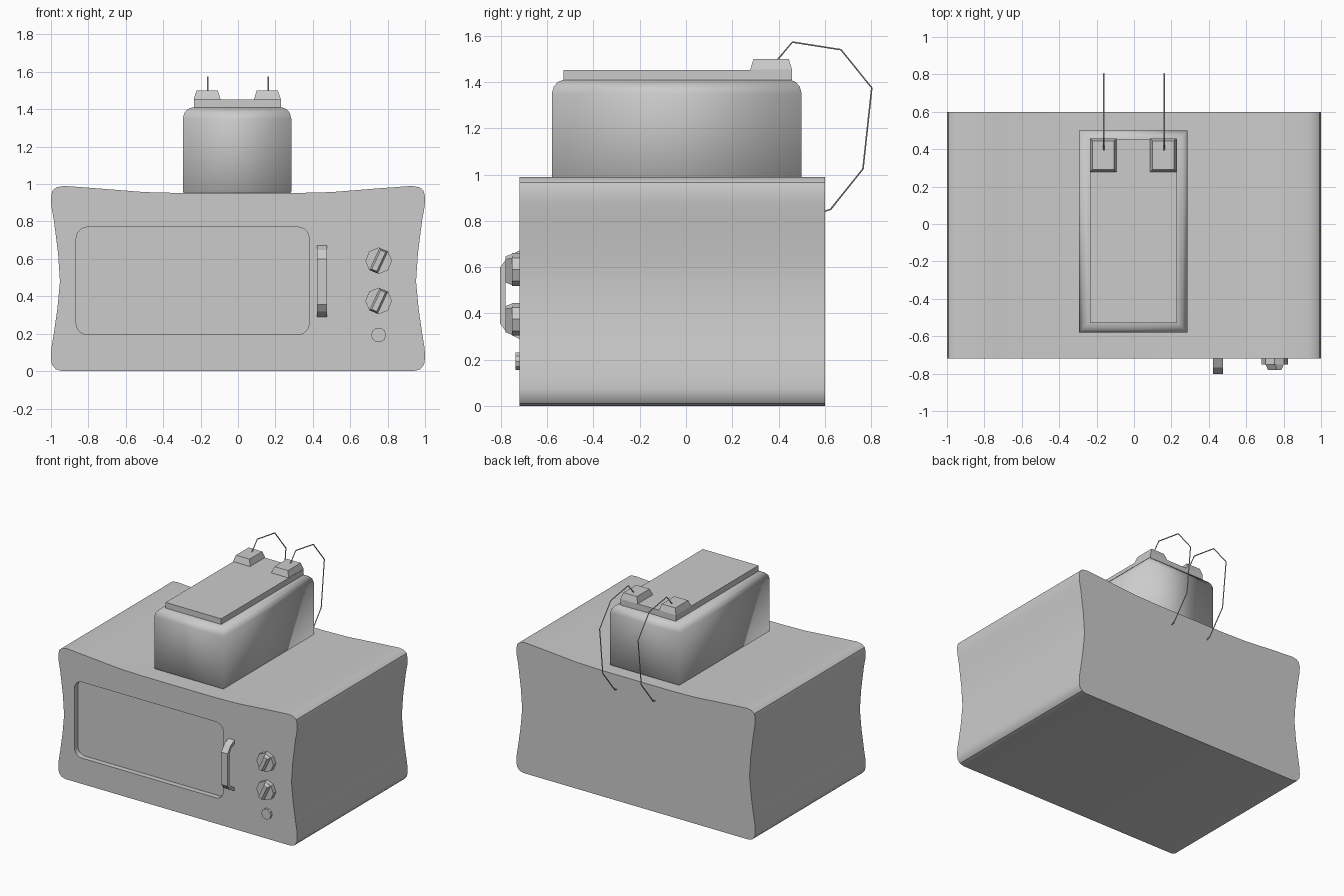
import bpy, bmesh, math
from mathutils import Matrix, Vector

cube = bpy.data.objects.get("Cube")
if cube:
    bpy.data.objects.remove(cube, do_unlink=True)

GREY = (0.6, 0.6, 0.6, 1)
grey = bpy.data.materials.new("plain_grey")
grey.use_nodes = True
grey.diffuse_color = GREY
grey.node_tree.nodes["Principled BSDF"].inputs["Base Color"].default_value = GREY


def finish(name, bm, smooth_angle=None):
    bmesh.ops.recalc_face_normals(bm, faces=bm.faces)
    mesh = bpy.data.meshes.new(name)
    bm.to_mesh(mesh)
    bm.free()
    mesh.materials.append(grey)
    obj = bpy.data.objects.new(name, mesh)
    bpy.context.collection.objects.link(obj)
    if smooth_angle:
        smooth(obj, smooth_angle)
    return obj


def smooth(obj, degrees):
    bpy.ops.object.select_all(action='DESELECT')
    obj.select_set(True)
    bpy.context.view_layer.objects.active = obj
    bpy.ops.object.shade_smooth_by_angle(angle=math.radians(degrees))


def loft(name, rings, smooth_angle=None):
    """Skin a stack of equal-length point rings and cap both ends."""
    bm = bmesh.new()
    loops = [[bm.verts.new(p) for p in ring] for ring in rings]
    n = len(loops[0])
    for a, b in zip(loops, loops[1:]):
        for i in range(n):
            j = (i + 1) % n
            bm.faces.new((a[i], a[j], b[j], b[i]))
    bm.faces.new(loops[0])
    bm.faces.new(loops[-1])
    return finish(name, bm, smooth_angle)


def extrude_y(name, outline, y0, y1, smooth_angle=None):
    return loft(name, [[(x, y, z) for x, z in outline] for y in (y0, y1)], smooth_angle)


def rect(x0, x1, y0, y1, z, inset=0):
    x0, x1, y0, y1 = x0 + inset, x1 - inset, y0 + inset, y1 - inset
    return [(x0, y0, z), (x1, y0, z), (x1, y1, z), (x0, y1, z)]


def rounded_rect(x0, x1, z0, z1, r, steps=5):
    pts = []
    corners = [(x1 - r, z1 - r), (x0 + r, z1 - r), (x0 + r, z0 + r), (x1 - r, z0 + r)]
    for k, (cx, cz) in enumerate(corners):
        for s in range(steps + 1):
            a = math.pi / 2 * (k + s / steps)
            pts.append((cx + r * math.cos(a), cz + r * math.sin(a)))
    return pts


# Body: pinched cushion outline, mirrored left to right
FRONT, BACK = -0.72, 0.6
half = [(0.94, 0), (0.975, 0.01), (0.995, 0.035), (1, 0.07), (0.998, 0.12),
        (0.985, 0.2), (0.965, 0.34), (0.952, 0.48), (0.962, 0.63), (0.985, 0.81),
        (0.998, 0.88), (1, 0.93), (0.992, 0.965), (0.97, 0.983), (0.93, 0.99),
        (0.75, 0.977), (0.5, 0.957), (0.3, 0.952)]
outline = half + [(-x, z) for x, z in reversed(half)]
body = extrude_y("body", outline, FRONT, BACK)

# Recessed window in the front
cutter = extrude_y("window_cutter", rounded_rect(-0.865, 0.38, 0.195, 0.77, 0.06),
                   FRONT - 0.1, FRONT + 0.04)
cutter.hide_render = True
cut = body.modifiers.new("window_recess", 'BOOLEAN')
cut.object = cutter
cut.operation = 'DIFFERENCE'
cut.solver = 'EXACT'
bpy.context.view_layer.objects.active = body
bpy.ops.object.modifier_apply(modifier=cut.name)
bpy.data.objects.remove(cutter, do_unlink=True)
smooth(body, 35)

# Upper housing with softened top edge and smooth corners
box = (-0.295, 0.285, -0.58, 0.5)
loft("upper_housing",
     [rect(*box, z, inset) for z, inset in
      ((0.945, 0.01), (0.96, 0), (1.35, 0), (1.38, 0.008), (1.4, 0.025), (1.41, 0.05))],
     100)

# Lid plate
lid = (-0.235, 0.23, -0.53, 0.455)
loft("lid", [rect(*lid, 1.405), rect(*lid, 1.453)])

# Tapered terminals with bent wires running to the back
wire_path = [(0.39, 1.49), (0.46, 1.573), (0.67, 1.54), (0.803, 1.375),
             (0.765, 1.025), (0.625, 0.85), (0.595, 0.84)]
for side, x in (("right", -0.165), ("left", 0.157)):
    base = (x - 0.071, x + 0.071, 0.278, 0.458)
    loft(side + "_terminal",
         [rect(*base, 1.408), rect(*base, 1.455), rect(*base, 1.5, 0.014)])
    rings = []
    for i, (y, z) in enumerate(wire_path):
        before = Vector(wire_path[max(i - 1, 0)])
        after = Vector(wire_path[min(i + 1, len(wire_path) - 1)])
        t = (after - before).normalized()
        rings.append([(x + 0.004 + 0.004 * math.cos(a), y - t.y * 0.004 * math.sin(a),
                       z + t.x * 0.004 * math.sin(a))
                      for a in (k * math.tau / 6 for k in range(6))])
    loft(side + "_wire", rings)

# Door handle: open bracket extruded sideways
bracket = [(-0.715, 0.675), (-0.767, 0.648), (-0.803, 0.6), (-0.803, 0.355),
           (-0.775, 0.318), (-0.715, 0.287), (-0.715, 0.312), (-0.762, 0.335),
           (-0.78, 0.36), (-0.78, 0.595), (-0.755, 0.63), (-0.715, 0.65)]
loft("door_handle", [[(x, y, z) for y, z in bracket] for x in (0.422, 0.475)])


# Control knobs: octagonal disc with a tilted grip
def disc(name, x, z, r, sides, depths):
    rings = [[(x + r * s * math.cos(k * math.tau / sides), y,
               z + r * s * math.sin(k * math.tau / sides)) for k in range(sides)]
             for y, s in depths]
    return loft(name, rings)


KNOB_X = 0.752
tilt = Matrix.Rotation(math.radians(-25), 2)
for name, z in (("upper", 0.59), ("lower", 0.375)):
    disc(name + "_knob", KNOB_X, z, 0.071, 8, ((FRONT + 0.005, 1), (-0.752, 1)))
    rings = []
    for y, w, h in ((-0.75, 0.024, 0.064), (-0.78, 0.014, 0.056)):
        corners = [tilt @ Vector(c) for c in ((-w, -h), (w, -h), (w, h), (-w, h))]
        rings.append([(KNOB_X + c.x, y, z + c.y) for c in corners])
    loft(name + "_knob_grip", rings)

# Push button
disc("push_button", KNOB_X, 0.193, 0.04, 10, ((FRONT + 0.005, 1), (-0.738, 1)))
